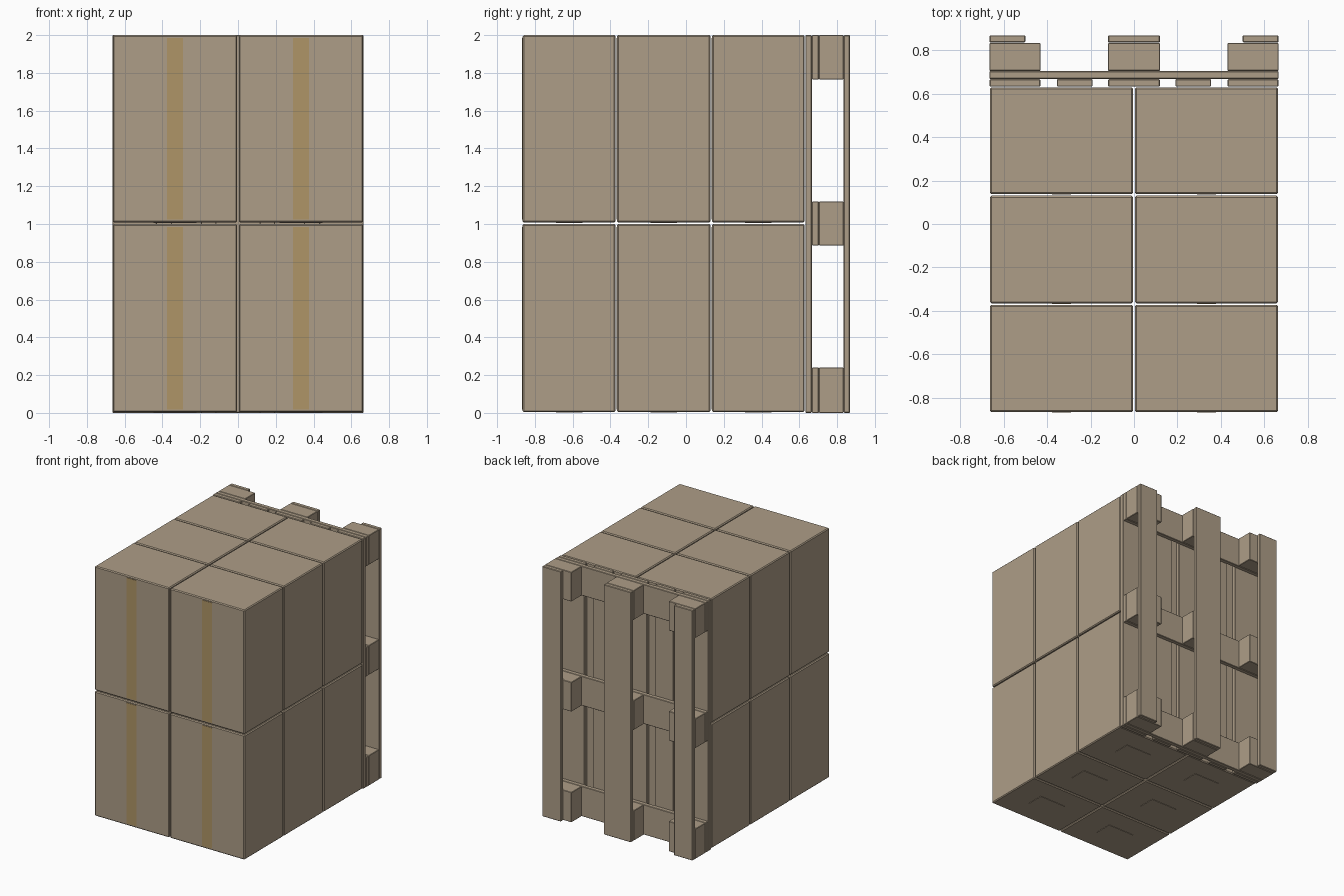
import bpy, bmesh
from mathutils import Vector

if "Cube" in bpy.data.objects:
    bpy.data.objects.remove(bpy.data.objects["Cube"])


def material(name, rgb):
    m = bpy.data.materials.new(name)
    m.diffuse_color = (*rgb, 1.0)
    m.use_nodes = True
    m.node_tree.nodes["Principled BSDF"].inputs["Base Color"].default_value = m.diffuse_color
    return m


CARD = material("cardboard tan", (0.42, 0.34, 0.245))
WOOD = material("pallet wood tan", (0.42, 0.34, 0.245))
TAPE = material("packing tape amber", (0.43, 0.30, 0.135))


def box(name, x, y, z, mat, bevel=0.0):
    """Flat-shaded cuboid from three (min, max) ranges, optionally chamfered."""
    bm = bmesh.new()
    bmesh.ops.create_cube(bm, size=1.0)
    lo = Vector((x[0], y[0], z[0]))
    hi = Vector((x[1], y[1], z[1]))
    for v in bm.verts:
        v.co = Vector([(lo[i] + hi[i]) / 2 + v.co[i] * (hi[i] - lo[i]) for i in range(3)])
    if bevel:
        bmesh.ops.bevel(bm, geom=bm.edges[:], offset=bevel, segments=1, affect='EDGES')
    me = bpy.data.meshes.new(name)
    bm.to_mesh(me)
    bm.free()
    me.materials.append(mat)
    ob = bpy.data.objects.new(name, me)
    bpy.context.collection.objects.link(ob)
    return ob


# Cartons: 2 across, 3 deep, 2 high, each with a tape strip and a flat label
for x0, x1 in ((-0.663, -0.004), (0.004, 0.663)):
    cx = (x0 + x1) / 2
    for y0, y1 in ((-0.865, -0.373), (-0.365, 0.130), (0.138, 0.628)):
        cy = (y0 + y1) / 2
        for z0, z1 in ((0.004, 1.000), (1.008, 2.000)):
            box("carton", (x0, x1), (y0, y1), (z0, z1), CARD, 0.007)
            box("carton_tape", (cx - 0.043, cx + 0.043), (y0 - 0.003, y0 + 0.002),
                (z0 + 0.015, z1 - 0.015), TAPE)
            box("carton_label", (cx - 0.115, cx + 0.115), (cy - 0.07, cy + 0.07),
                (z0 - 0.003, z0 + 0.002), CARD)

# Pallet standing upright against the back of the stack
OUTER = ((-0.665, -0.43), (-0.12, 0.12), (0.43, 0.665))
ROWS = ((0.0, 0.24), (0.885, 1.12), (1.765, 2.0))

# Deck boards that carry the cartons
for xr in OUTER + ((-0.355, -0.19), (0.19, 0.355)):
    box("pallet_deck_board", xr, (0.632, 0.666), (0.0, 2.0), WOOD, 0.004)

# Cross boards and spacer blocks
for zr in ROWS:
    box("pallet_cross_board", (-0.665, 0.665), (0.668, 0.703), zr, WOOD, 0.003)
    for xr in OUTER:
        box("pallet_block", xr, (0.705, 0.833), zr, WOOD, 0.003)

# Base runners on the outside
for xr in ((-0.665, -0.50), (-0.12, 0.12), (0.50, 0.665)):
    box("pallet_runner", xr, (0.835, 0.868), (0.0, 2.0), WOOD, 0.004)
